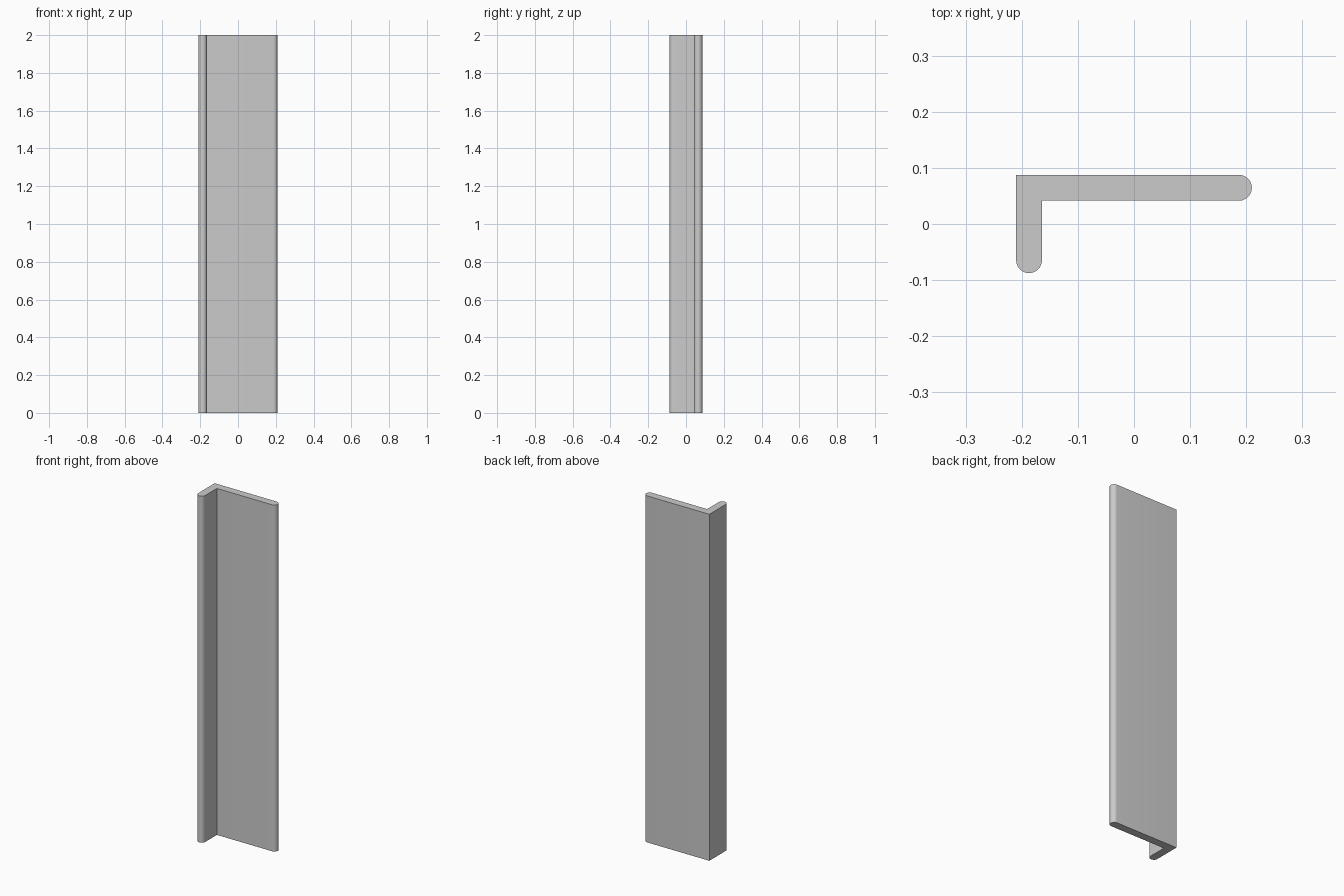
import bpy, bmesh, math

if "Cube" in bpy.data.objects:
    bpy.data.objects.remove(bpy.data.objects["Cube"])

W, D, T, H = 0.21, 0.0875, 0.046, 2.0   # half width, half depth, thickness, height
R = T / 2                              # rounded toe radius
N = 12

def toe(cx, cy, start):
    """Half-round end of a leg, counter-clockwise from the start angle."""
    return [(cx + R * math.cos(start + math.pi * i / N),
             cy + R * math.sin(start + math.pi * i / N)) for i in range(N + 1)]

# L-shaped section: outer corner, short leg toe, inner corner, long leg toe
profile = [(-W, D)]
profile += toe(-W + R, -D + R, math.pi)
profile += [(-W + T, D - T)]
profile += toe(W - R, D - R, -math.pi / 2)

# Extrude the section upwards
bm = bmesh.new()
base = bm.faces.new([bm.verts.new((x, y, 0)) for x, y in profile])
top = bmesh.ops.extrude_face_region(bm, geom=[base])
bmesh.ops.translate(bm, vec=(0, 0, H),
                    verts=[v for v in top["geom"] if isinstance(v, bmesh.types.BMVert)])
bmesh.ops.recalc_face_normals(bm, faces=bm.faces)
mesh = bpy.data.meshes.new("angle_bar")
bm.to_mesh(mesh)
bm.free()
bar = bpy.data.objects.new("angle_bar", mesh)
bpy.context.collection.objects.link(bar)
bpy.context.view_layer.objects.active = bar
bar.select_set(True)
bpy.ops.object.shade_smooth_by_angle(angle=math.radians(30))
